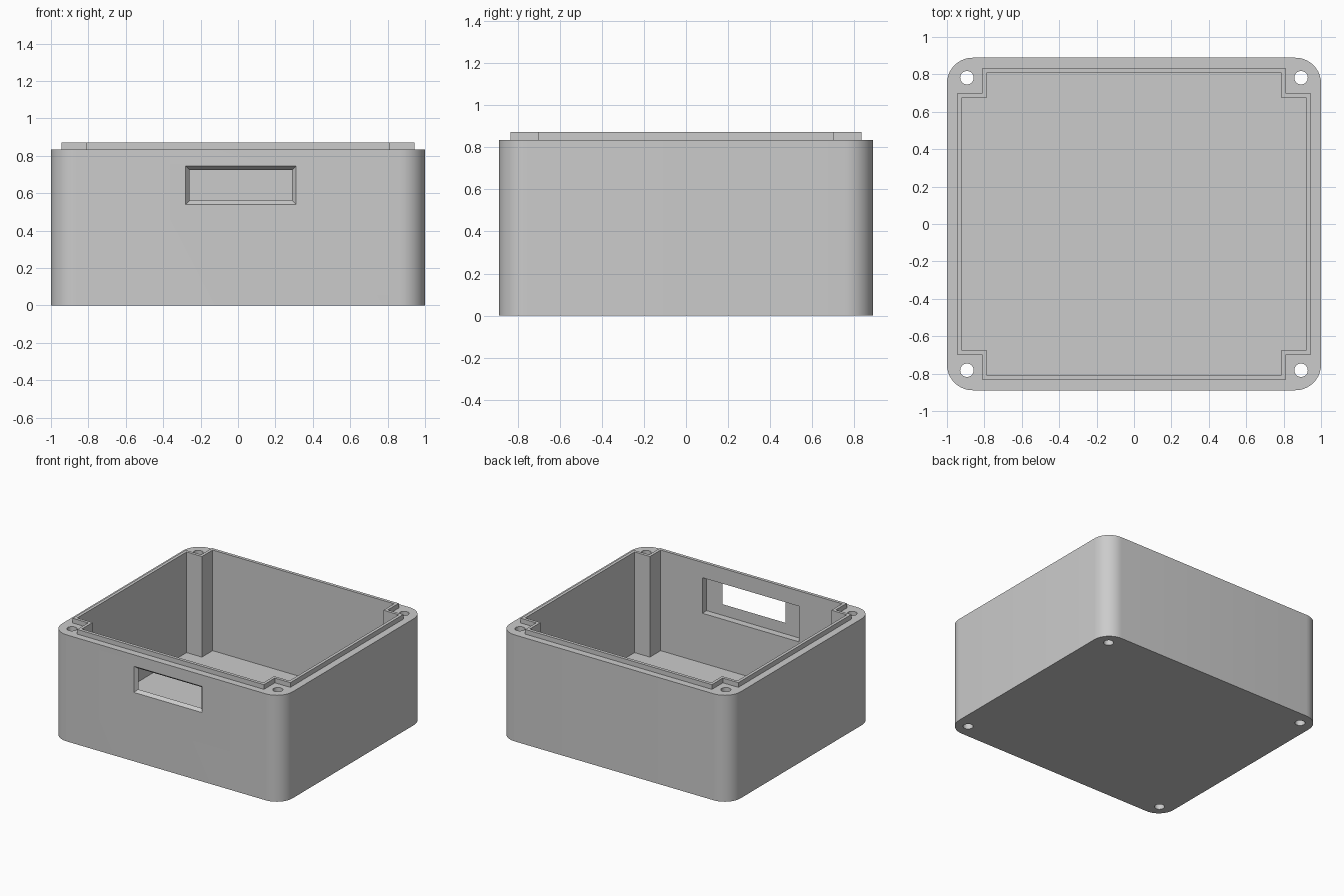
import bpy, bmesh, math

cube = bpy.data.objects.get("Cube")
if cube:
    bpy.data.objects.remove(cube, do_unlink=True)

HALF_X, HALF_Y, RIM_Z, LIP_Z = 1.0, 0.889, 0.835, 0.872
FLOOR_Z, RADIUS = 0.083, 0.137

grey = bpy.data.materials.new("light_grey_plastic")
grey.use_nodes = True
colour = (0.6, 0.6, 0.6, 1.0)
grey.diffuse_color = colour
for node in grey.node_tree.nodes:
    if node.type == "BSDF_PRINCIPLED":
        node.inputs["Base Color"].default_value = colour


def loft(name, start, end):
    """Closed solid between two matching loops of 3D points."""
    bm = bmesh.new()
    a = [bm.verts.new(p) for p in start]
    b = [bm.verts.new(p) for p in end]
    bm.faces.new(a)
    bm.faces.new(b)
    for i in range(len(a)):
        j = (i + 1) % len(a)
        bm.faces.new((a[i], a[j], b[j], b[i]))
    bmesh.ops.recalc_face_normals(bm, faces=bm.faces)
    mesh = bpy.data.meshes.new(name)
    bm.to_mesh(mesh)
    bm.free()
    mesh.materials.append(grey)
    obj = bpy.data.objects.new(name, mesh)
    bpy.context.collection.objects.link(obj)
    return obj


def prism(name, outline, z0, z1):
    return loft(name, [(x, y, z0) for x, y in outline], [(x, y, z1) for x, y in outline])


def rounded_rect(hx, hy, r, steps=10):
    pts = []
    for q, (sx, sy) in enumerate(((1, 1), (-1, 1), (-1, -1), (1, -1))):
        for i in range(steps + 1):
            t = math.pi / 2 * (q + i / steps)
            pts.append((sx * (hx - r) + r * math.cos(t), sy * (hy - r) + r * math.sin(t)))
    return pts


def notched_rect(hx, hy, nx, ny):
    """Rectangle with a square notch in each corner for the screw posts."""
    quarter = [(hx, ny), (nx, ny), (nx, hy)]
    pts = []
    for sx, sy in ((1, 1), (-1, 1), (-1, -1), (1, -1)):
        part = quarter if sx * sy > 0 else quarter[::-1]
        pts += [(sx * x, sy * y) for x, y in part]
    return pts


def wall_rect(x0, x1, z0, z1, y, inset=0.0):
    return [(x0 + inset, y, z0 + inset), (x1 - inset, y, z0 + inset),
            (x1 - inset, y, z1 - inset), (x0 + inset, y, z1 - inset)]


def combine(target, tool, operation):
    mod = target.modifiers.new(tool.name, "BOOLEAN")
    mod.operation, mod.solver, mod.object = operation, "EXACT", tool
    bpy.context.view_layer.update()
    graph = bpy.context.evaluated_depsgraph_get()
    result = bpy.data.meshes.new_from_object(target.evaluated_get(graph))
    target.modifiers.clear()
    target.data = result
    bpy.data.objects.remove(tool, do_unlink=True)


# Outer case with the raised lip around the opening
case = prism("enclosure_base", rounded_rect(HALF_X, HALF_Y, RADIUS), 0, RIM_Z)
lip = prism("raised_lip", notched_rect(0.944, 0.835, 0.81, 0.70), 0.4, LIP_Z)
combine(case, lip, "UNION")

# Hollow interior, leaving a post in each corner
cavity = prism("cavity", notched_rect(0.92, 0.81, 0.787, 0.677), FLOOR_Z, 1.2)
combine(case, cavity, "DIFFERENCE")

# Screw holes right through the posts
for sx in (-1, 1):
    for sy in (-1, 1):
        ring = [(sx * 0.893 + 0.036 * math.cos(i * math.tau / 32),
                 sy * 0.782 + 0.036 * math.sin(i * math.tau / 32)) for i in range(32)]
        combine(case, prism("screw_hole", ring, -0.1, 1.2), "DIFFERENCE")

# Display recess on the inside of the front wall
recess = loft("display_recess", wall_rect(-0.415, 0.425, 0.473, 0.752, -0.864),
              wall_rect(-0.415, 0.425, 0.473, 0.752, -0.70))
combine(case, recess, "DIFFERENCE")

# Bevelled display window through the front
window = loft("display_window", wall_rect(-0.28, 0.31, 0.54, 0.745, -0.939, -0.04),
              wall_rect(-0.28, 0.31, 0.54, 0.745, -0.839, 0.04))
combine(case, window, "DIFFERENCE")

# Smooth the round corners, keep the other edges sharp
bpy.ops.object.select_all(action="DESELECT")
case.select_set(True)
bpy.context.view_layer.objects.active = case
bpy.ops.object.shade_smooth_by_angle(angle=math.radians(30))
